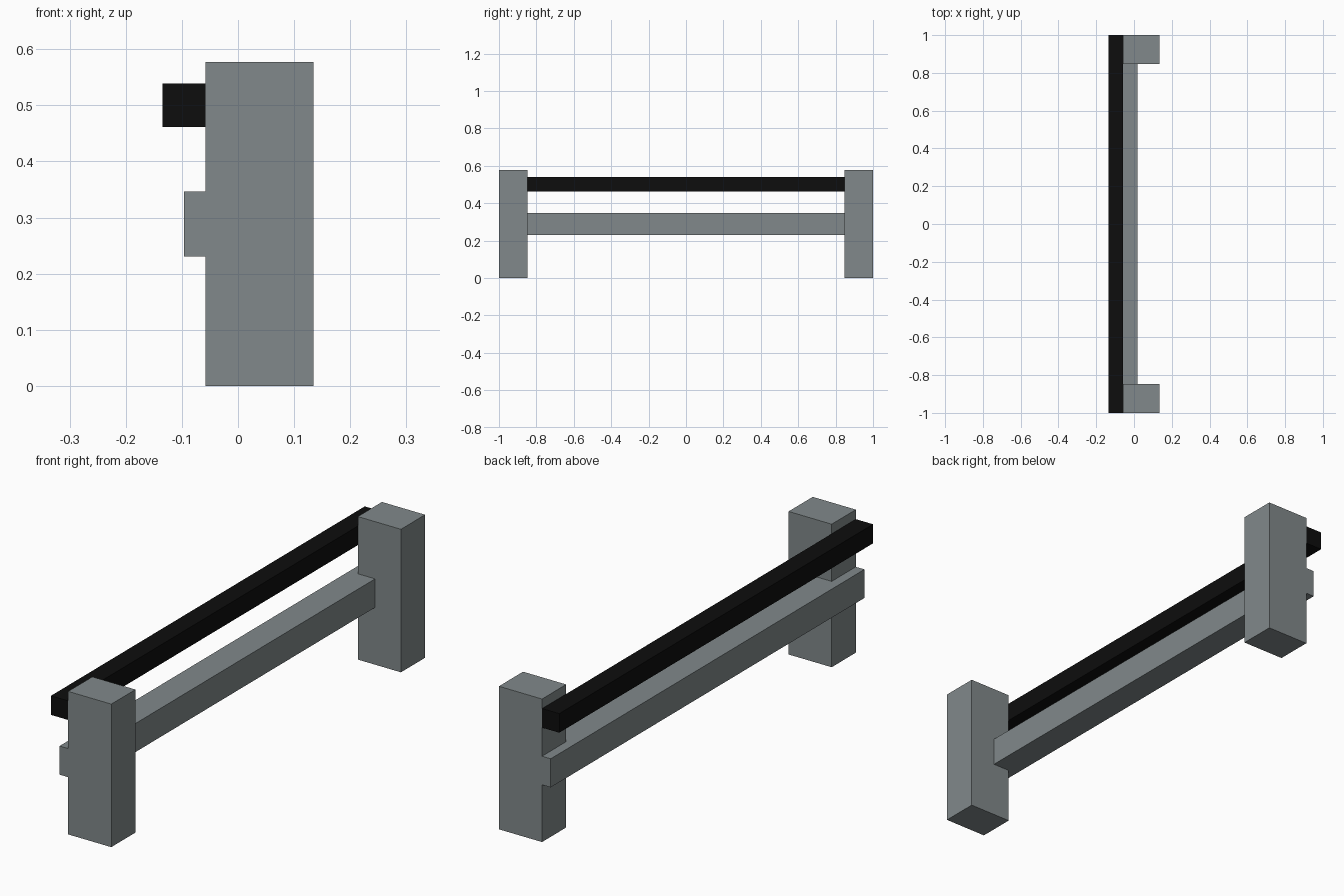
import bpy

if "Cube" in bpy.data.objects:
    bpy.data.objects.remove(bpy.data.objects["Cube"])

U = 2 / 52  # the model sits on a regular module


def material(name, color):
    m = bpy.data.materials.new(name)
    m.diffuse_color = (*color, 1)
    m.use_nodes = True
    m.node_tree.nodes["Principled BSDF"].inputs["Base Color"].default_value = m.diffuse_color
    return m


grey = material("grey", (0.220, 0.250, 0.256))
black = material("black", (0.004, 0.004, 0.004))


def box(name, x, y, z, mat):
    """Box from (min, max) ranges given in modules."""
    bpy.ops.mesh.primitive_cube_add(size=1)
    ob = bpy.context.object
    ob.name = name
    ob.location = [sum(r) / 2 * U for r in (x, y, z)]
    ob.scale = [(r[1] - r[0]) * U for r in (x, y, z)]
    bpy.ops.object.transform_apply(location=True, rotation=False, scale=True)
    ob.data.materials.append(mat)
    return ob


# End posts
box("front_post", (-1.5, 3.5), (-26, -22), (0, 15), grey)
box("back_post", (-1.5, 3.5), (22, 26), (0, 15), grey)

# Lower beam passing through both posts
box("lower_beam", (-2.5, 0.5), (-26, 26), (6, 9), grey)

# Black upper rail fixed to the outside of the posts
box("upper_rail", (-3.5, -1.5), (-26, 26), (12, 14), black)
